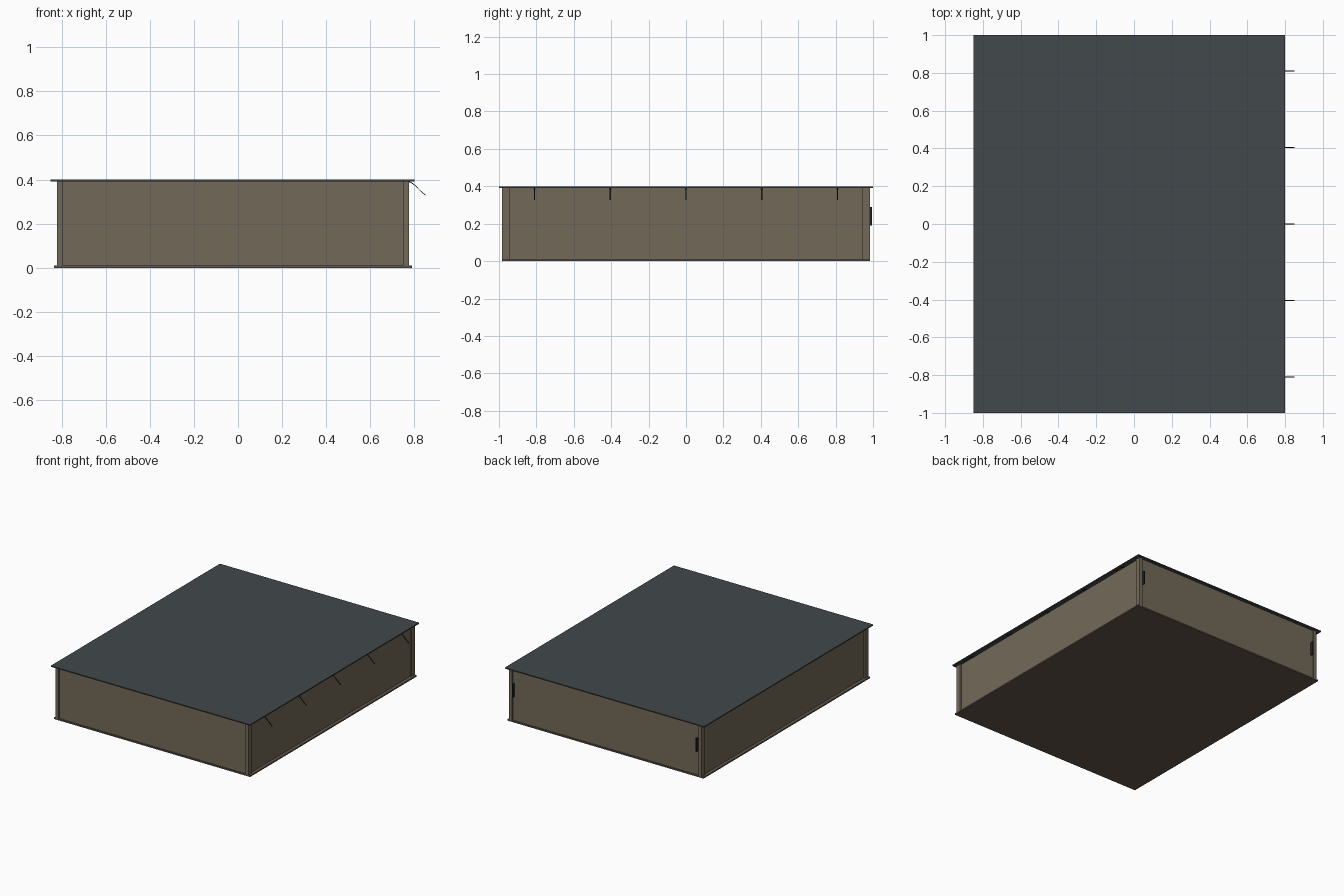
import bpy, bmesh
from mathutils import Vector

if "Cube" in bpy.data.objects:
    bpy.data.objects.remove(bpy.data.objects["Cube"])


def material(name, rgb):
    m = bpy.data.materials.new(name)
    m.diffuse_color = (*rgb, 1)
    m.use_nodes = True
    m.node_tree.nodes["Principled BSDF"].inputs["Base Color"].default_value = m.diffuse_color
    return m


WALL = material("warm_taupe", (0.171, 0.141, 0.098))
BASE = material("dark_brown", (0.122, 0.093, 0.071))
ROOF = material("slate_grey", (0.054, 0.065, 0.072))
METAL = material("dark_metal", (0.015, 0.017, 0.019))


def finish(name, bm, mat):
    bmesh.ops.recalc_face_normals(bm, faces=bm.faces)
    me = bpy.data.meshes.new(name)
    bm.to_mesh(me)
    bm.free()
    me.materials.append(mat)
    ob = bpy.data.objects.new(name, me)
    bpy.context.collection.objects.link(ob)
    return ob


def box(name, x, y, z, mat):
    """Box from (min, max) pairs on each axis."""
    bm = bmesh.new()
    bmesh.ops.create_cube(bm, size=1)
    for v in bm.verts:
        v.co = Vector([(a + b) / 2 + c * (b - a) for c, (a, b) in zip(v.co, (x, y, z))])
    return finish(name, bm, mat)


X0, X1, Y = -0.82, 0.775, 0.985     # outer faces of the corner posts
TOP = 0.392

# floor slab and roof sheet
box("floor_slab", (-0.835, 0.79), (-Y, Y), (0.0, 0.01), BASE)
box("roof_sheet", (-0.85, 0.80), (-1.0, 1.0), (TOP, 0.40), ROOF)

# slightly recessed wall block
box("wall_block", (X0 + 0.01, X1 - 0.01), (-Y + 0.01, Y - 0.01), (0.01, TOP), WALL)

# corner posts
for xn, px in (("left", (X0, X0 + 0.025)), ("right", (X1 - 0.025, X1))):
    for yn, py in (("front", (-Y, -Y + 0.04)), ("back", (Y - 0.04, Y))):
        box(f"{yn}_{xn}_post", px, py, (0.01, TOP), WALL)

# upright handles on the back wall
for n, hx in (("left", -0.78), ("right", 0.74)):
    box(f"back_{n}_handle", (hx - 0.004, hx + 0.004), (Y - 0.012, Y + 0.009), (0.19, 0.29), METAL)

# curved brackets hanging from the right roof edge
PATH = [(0.765, 0.392), (0.785, 0.387), (0.803, 0.374), (0.825, 0.351), (0.85, 0.330)]
W, T = 0.003, 0.002
for i in range(5):
    yc = -0.81 + i * 0.405
    bm = bmesh.new()
    rings = [[bm.verts.new((x, yc + sy * W, z + sz * T))
              for sy, sz in ((-1, -1), (1, -1), (1, 1), (-1, 1))] for x, z in PATH]
    for a, b in zip(rings, rings[1:]):
        for k in range(4):
            bm.faces.new((a[k], a[(k + 1) % 4], b[(k + 1) % 4], b[k]))
    bm.faces.new(rings[0])
    bm.faces.new(rings[-1])
    finish(f"roof_bracket_{i + 1}", bm, METAL)
